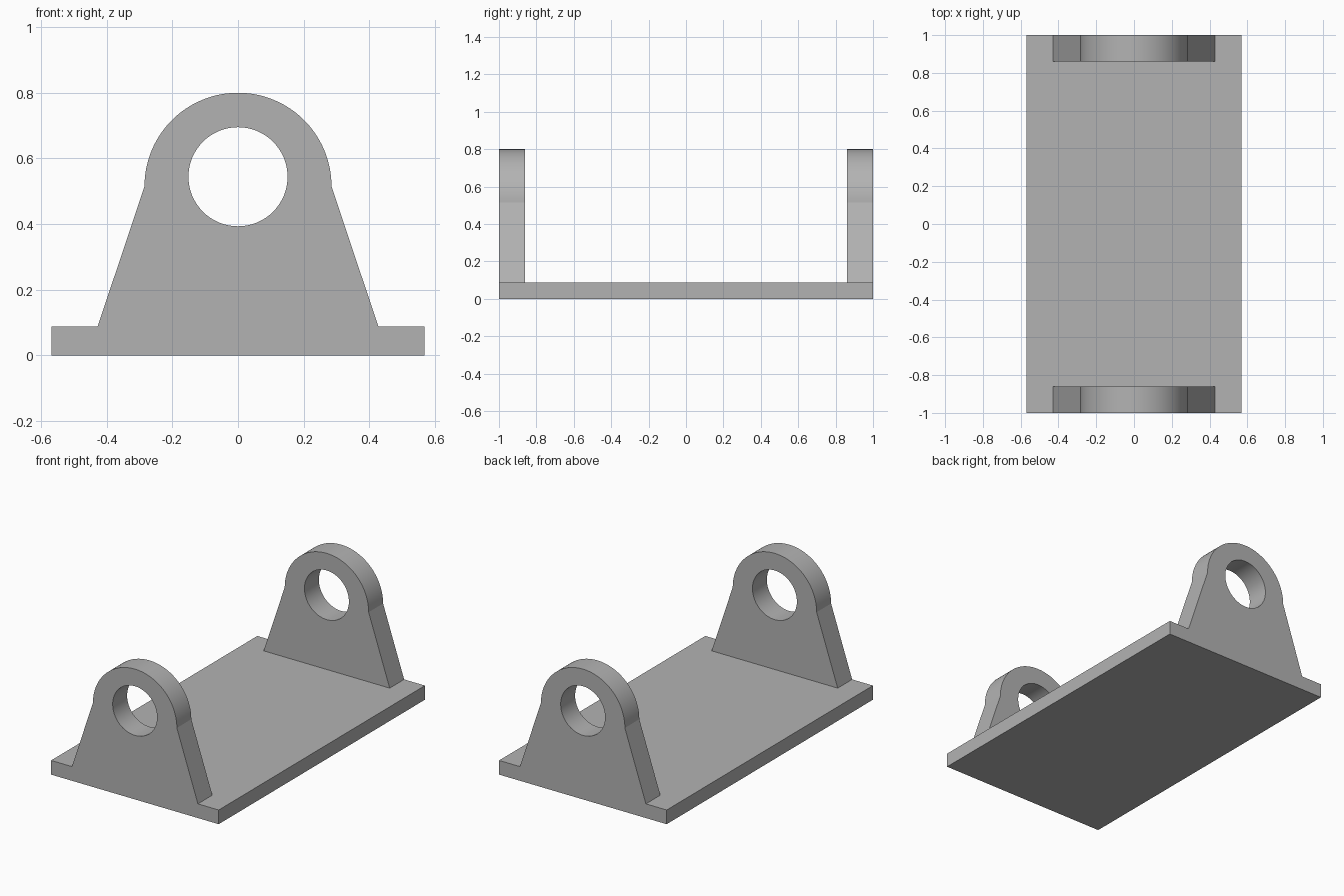
import bpy, bmesh
from math import sin, cos, pi, radians
from mathutils import Vector

cube = bpy.data.objects.get("Cube")
if cube:
    bpy.data.objects.remove(cube, do_unlink=True)

grey = bpy.data.materials.new("plain grey")
grey.use_nodes = True
colour = (0.45, 0.45, 0.45, 1)
grey.diffuse_color = colour
grey.node_tree.nodes["Principled BSDF"].inputs["Base Color"].default_value = colour

HALF_WIDTH, HALF_LENGTH, BASE_HEIGHT = 0.569, 1.0, 0.087
LUG_THICKNESS, FOOT = 0.14, 0.428
ARC_Z, ARC_R = 0.515, 0.285
HOLE_Z, HOLE_R = 0.544, 0.151


def arc(z, radius, start, end, steps):
    angles = [start + (end - start) * i / steps for i in range(steps + 1)]
    return [(radius * cos(a), z + radius * sin(a)) for a in angles]


def extrude_profile(name, loops, y, depth):
    """Fill closed x-z loops (outline, then holes) and extrude along y."""
    bm = bmesh.new()
    edges = []
    for loop in loops:
        verts = [bm.verts.new((x, y, z)) for x, z in loop]
        edges += [bm.edges.new((v, verts[i - 1])) for i, v in enumerate(verts)]
    bmesh.ops.triangle_fill(bm, edges=edges, use_beauty=True)
    ext = bmesh.ops.extrude_face_region(bm, geom=bm.faces[:])
    moved = [g for g in ext["geom"] if isinstance(g, bmesh.types.BMVert)]
    bmesh.ops.translate(bm, verts=moved, vec=Vector((0, depth, 0)))
    bmesh.ops.recalc_face_normals(bm, faces=bm.faces[:])
    for face in bm.faces:
        face.smooth = True
    mesh = bpy.data.meshes.new(name)
    bm.to_mesh(mesh)
    bm.free()
    mesh.set_sharp_from_angle(angle=radians(15))
    mesh.materials.append(grey)
    obj = bpy.data.objects.new(name, mesh)
    bpy.context.collection.objects.link(obj)


# Base plate
w, h = HALF_WIDTH, BASE_HEIGHT
extrude_profile("base_plate", [[(-w, 0), (w, 0), (w, h), (-w, h)]],
                -HALF_LENGTH, 2 * HALF_LENGTH)

# Tapered upright lugs with a rounded top and a round bore
outline = [(-FOOT, h), (FOOT, h)] + arc(ARC_Z, ARC_R, 0, pi, 48)
bore = arc(HOLE_Z, HOLE_R, 0, 2 * pi, 64)[:-1]
for name, y in (("front_lug", -HALF_LENGTH),
                ("back_lug", HALF_LENGTH - LUG_THICKNESS)):
    extrude_profile(name, [outline, bore], y, LUG_THICKNESS)
